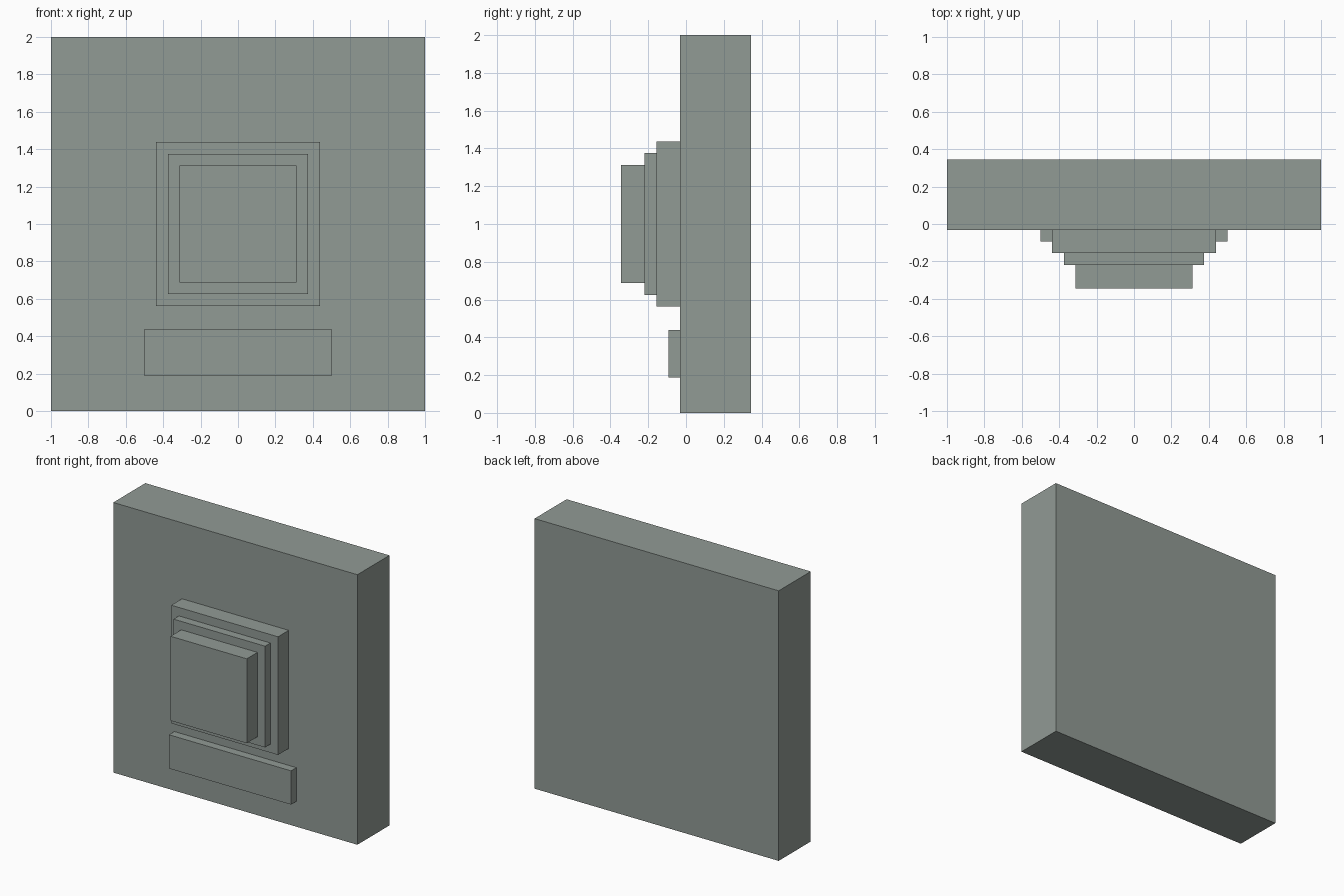
import bpy

if "Cube" in bpy.data.objects:
    bpy.data.objects.remove(bpy.data.objects["Cube"])

stone = bpy.data.materials.new("grey_green_stone")
stone.diffuse_color = (0.285, 0.325, 0.3, 1.0)
stone.use_nodes = True
stone.node_tree.nodes["Principled BSDF"].inputs["Base Color"].default_value = stone.diffuse_color


def box(name, width, y_front, y_back, z_low, z_high):
    """Block centred on x, given by its depth and height limits."""
    bpy.ops.mesh.primitive_cube_add(
        size=1, location=(0, (y_front + y_back) / 2, (z_low + z_high) / 2))
    ob = bpy.context.object
    ob.name = name
    ob.scale = (width, y_back - y_front, z_high - z_low)
    bpy.ops.object.transform_apply(location=False, rotation=False, scale=True)
    ob.data.materials.append(stone)
    return ob


U = 1 / 16           # modular unit
FACE = -U / 2        # front plane of the wall slab

# Wall slab
box("wall_slab", 2, FACE, FACE + 6 * U, 0, 2)

# Stepped square button: half size and depth of each tier, from the wall out
y = FACE
for name, half, depth in (("button_base", 7, 2),
                          ("button_collar", 6, 1),
                          ("button_cap", 5, 2)):
    box(name, 2 * half * U, y - depth * U, y, 1 - half * U, 1 + half * U)
    y -= depth * U

# Label plate below the button
box("label_plate", 1, FACE - U, FACE, 3 * U, 7 * U)
